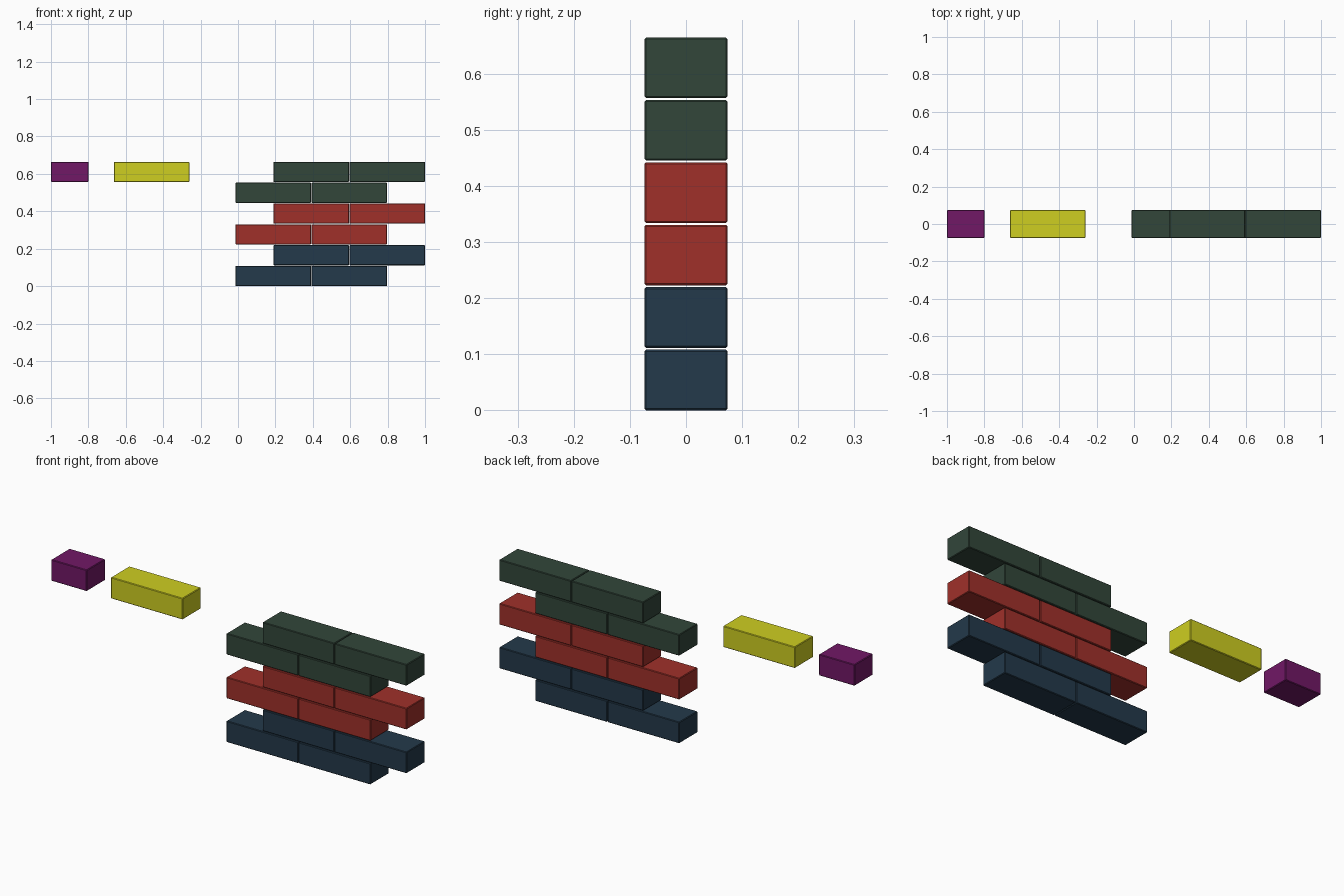
import bpy, bmesh

if "Cube" in bpy.data.objects:
    bpy.data.objects.remove(bpy.data.objects["Cube"])

LENGTH, DEPTH, HEIGHT = 0.404, 0.148, 0.108
PITCH_X, PITCH_Z = 0.4065, 0.1113


def material(name, color):
    mat = bpy.data.materials.new(name)
    mat.diffuse_color = (*color, 1)
    mat.use_nodes = True
    mat.node_tree.nodes["Principled BSDF"].inputs["Base Color"].default_value = mat.diffuse_color
    return mat


blue = material("blue", (0.017, 0.041, 0.069))
red = material("red", (0.35, 0.03, 0.023))
green = material("green", (0.032, 0.061, 0.042))
yellow = material("yellow", (0.62, 0.62, 0.015))
purple = material("purple", (0.165, 0.009, 0.133))


def brick(name, left, bottom, length, mat):
    """Box with small chamfered edges, placed by its left end and base."""
    bm = bmesh.new()
    bmesh.ops.create_cube(bm, size=1)
    bmesh.ops.scale(bm, vec=(length, DEPTH, HEIGHT), verts=bm.verts)
    bmesh.ops.bevel(bm, geom=bm.edges[:], offset=0.003, segments=1, affect='EDGES')
    mesh = bpy.data.meshes.new(name)
    bm.to_mesh(mesh)
    bm.free()
    mesh.materials.append(mat)
    obj = bpy.data.objects.new(name, mesh)
    obj.location = (left + length / 2, 0, bottom + HEIGHT / 2)
    bpy.context.collection.objects.link(obj)


# Wall: six staggered courses, two courses per colour
right_start = 1 - LENGTH - PITCH_X
for row in range(6):
    start = right_start - (PITCH_X / 2 if row % 2 == 0 else 0)
    for col in range(2):
        brick(f"wall_brick_{row + 1}_{col + 1}", start + col * PITCH_X,
              row * PITCH_Z, LENGTH, (blue, red, green)[row // 2])

# Loose bricks level with the top course
top = 5 * PITCH_Z
brick("loose_full_brick", -0.664, top, LENGTH, yellow)
brick("loose_half_brick", -1, top, 0.2005, purple)
